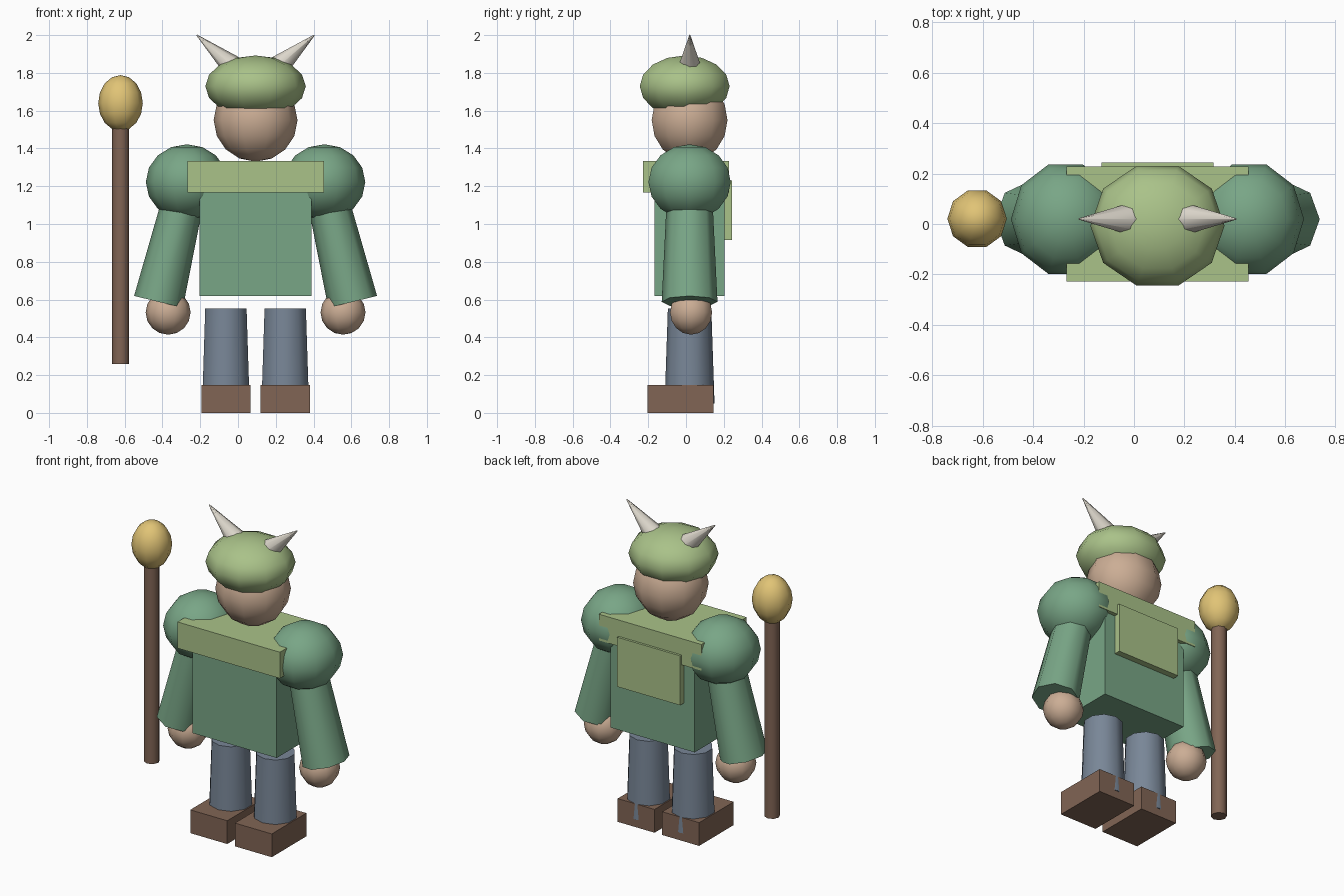
import bpy, bmesh, math
from mathutils import Vector, Matrix

if "Cube" in bpy.data.objects:
    bpy.data.objects.remove(bpy.data.objects["Cube"])

CX, CY = 0.093, 0.019   # centre line of the figure


def material(name, rgb):
    m = bpy.data.materials.new(name)
    m.diffuse_color = (*rgb, 1)
    m.use_nodes = True
    m.node_tree.nodes["Principled BSDF"].inputs["Base Color"].default_value = m.diffuse_color
    return m


GREEN = material("green_cloth", (0.19, 0.38, 0.24))
LIME = material("light_green_cloth", (0.40, 0.54, 0.25))
SKIN = material("skin", (0.60, 0.42, 0.30))
BLUE = material("trouser_blue", (0.19, 0.24, 0.31))
BROWN = material("leather", (0.22, 0.13, 0.09))
GOLD = material("gold", (0.75, 0.55, 0.18))
BONE = material("bone", (0.72, 0.68, 0.60))


def finish(name, bm, mat, smooth=0):
    bmesh.ops.recalc_face_normals(bm, faces=bm.faces)
    me = bpy.data.meshes.new(name)
    bm.to_mesh(me)
    bm.free()
    me.materials.append(mat)
    ob = bpy.data.objects.new(name, me)
    bpy.context.collection.objects.link(ob)
    if smooth:
        bpy.ops.object.select_all(action='DESELECT')
        ob.select_set(True)
        bpy.context.view_layer.objects.active = ob
        bpy.ops.object.shade_smooth_by_angle(angle=math.radians(smooth))
    return ob


def box(name, lo, hi, mat):
    lo, hi = Vector(lo), Vector(hi)
    bm = bmesh.new()
    bmesh.ops.create_cube(bm, size=1, matrix=Matrix.Translation((lo + hi) / 2)
                          @ Matrix.Diagonal((*(hi - lo), 1)))
    return finish(name, bm, mat)


def lathe(name, profile, sides, matrix, mat, phase=0.0, smooth=60):
    """Stack rings from (radius, z) pairs, close the ends, then place."""
    bm = bmesh.new()
    rings = []
    for r, z in profile:
        rings.append([bm.verts.new((r * math.cos(a), r * math.sin(a), z))
                      for a in (phase + math.tau * i / sides for i in range(sides))])
    for a, b in zip(rings, rings[1:]):
        for i in range(sides):
            j = (i + 1) % sides
            bm.faces.new((a[i], a[j], b[j], b[i]))
    for ring, (r, z) in ((rings[0], profile[0]), (rings[-1], profile[-1])):
        if r > 1e-5:
            bm.faces.new(ring)
    bmesh.ops.remove_doubles(bm, verts=bm.verts, dist=1e-5)
    bm.transform(matrix)
    return finish(name, bm, mat, smooth)


def ball(name, centre, radii, mat):
    prof = [(math.sin(math.pi * k / 8), -math.cos(math.pi * k / 8)) for k in range(9)]
    prof[0], prof[-1] = (0, -1), (0, 1)
    m = Matrix.Translation(centre) @ Matrix.Diagonal((*radii, 1))
    return lathe(name, prof, 10, m, mat, smooth=80)


def rod(name, p0, p1, r0, r1, mat, sides, phase=0.0, y_scale=1.0):
    """Tapered rod from p0 to p1, leaning only in the x-z plane."""
    d = Vector(p1) - Vector(p0)
    m = (Matrix.Translation(p0) @ Matrix.Rotation(math.atan2(d.x, d.z), 4, 'Y')
         @ Matrix.Diagonal((1, y_scale, 1, 1)))
    return lathe(name, [(r0, 0), (r1, d.length)], sides, m, mat, phase)


# torso, collar and back panel
box("torso", (CX - 0.296, -0.166, 0.62), (CX + 0.296, 0.203, 1.27), GREEN)
box("collar", (CX - 0.361, -0.227, 1.167), (CX + 0.361, 0.228, 1.334), LIME)
box("back_panel", (CX - 0.222, 0.195, 0.915), (CX + 0.222, 0.243, 1.23), LIME)

# head and cap
ball("head", (CX, CY, 1.55), (0.222, 0.211, 0.22), SKIN)
ball("cap", (CX, -0.007, 1.729), (0.266, 0.25, 0.163), LIME)

# paired parts
for side, s in (("left", -1), ("right", 1)):
    def at(x, y, z):
        return (CX + s * x, y, z)

    rod(side + "_horn", at(0.108, 0.02, 1.823), at(0.311, 0.02, 2.0),
        0.064, 0.003, BONE, 8)
    ball(side + "_shoulder", at(0.364, CY, 1.222), (0.217, 0.229, 0.2), GREEN)
    rod(side + "_sleeve", at(0.514, CY, 0.588), at(0.366, CY, 1.2),
        0.133, 0.106, GREEN, 8, y_scale=1.11)
    ball(side + "_hand", at(0.463, 0.027, 0.532), (0.119, 0.117, 0.118), SKIN)
    rod(side + "_leg", at(0.157, CY, 0.05), at(0.157, CY, 0.552),
        0.132, 0.115, BLUE, 10, phase=math.pi / 2)
    bx = CX + s * 0.157
    box(side + "_boot", (bx - 0.13, -0.203, 0), (bx + 0.13, 0.145, 0.148), BROWN)

# staff with its orb
rod("staff", (-0.622, 0.021, 0.26), (-0.622, 0.021, 1.54), 0.046, 0.046, BROWN, 8)
ball("staff_orb", (-0.622, 0.021, 1.64), (0.118, 0.118, 0.148), GOLD)
